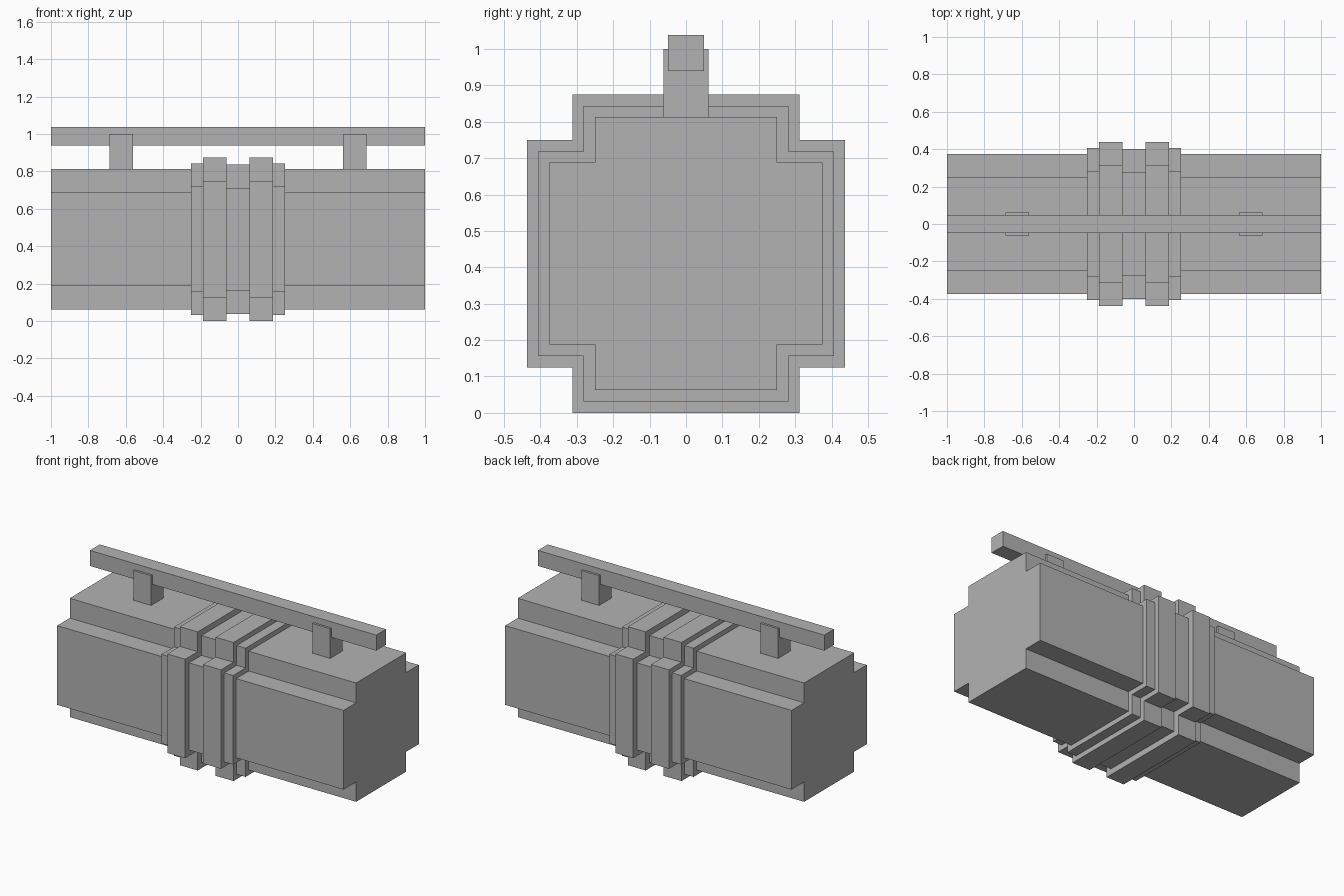
import bpy
import bmesh

if "Cube" in bpy.data.objects:
    bpy.data.objects.remove(bpy.data.objects["Cube"])

grey = bpy.data.materials.new("plain grey")
grey.diffuse_color = (0.45, 0.45, 0.45, 1)
grey.use_nodes = True
grey.node_tree.nodes["Principled BSDF"].inputs["Base Color"].default_value = grey.diffuse_color

MID_Z = 0.4375   # height of the long axis
NOTCH = 0.125    # size of the square corner notches


def finish(name, bm):
    bmesh.ops.recalc_face_normals(bm, faces=bm.faces)
    mesh = bpy.data.meshes.new(name)
    bm.to_mesh(mesh)
    bm.free()
    mesh.materials.append(grey)
    obj = bpy.data.objects.new(name, mesh)
    bpy.context.collection.objects.link(obj)
    return obj


def notched_prism(name, x0, x1, r):
    """Square bar along x with notched corners, half width r."""
    i = r - NOTCH
    profile = [(r, -i), (r, i), (i, i), (i, r), (-i, r), (-i, i),
               (-r, i), (-r, -i), (-i, -i), (-i, -r), (i, -r), (i, -i)]
    bm = bmesh.new()
    face = bm.faces.new([bm.verts.new((x0, y, MID_Z + z)) for y, z in profile])
    ext = bmesh.ops.extrude_face_region(bm, geom=[face], use_keep_orig=True)
    verts = [v for v in ext["geom"] if isinstance(v, bmesh.types.BMVert)]
    bmesh.ops.translate(bm, verts=verts, vec=(x1 - x0, 0, 0))
    return finish(name, bm)


def box(name, x0, x1, half_y, z0, z1):
    bm = bmesh.new()
    bmesh.ops.create_cube(bm, size=1)
    for v in bm.verts:
        v.co = (x1 if v.co.x > 0 else x0,
                half_y if v.co.y > 0 else -half_y,
                z1 if v.co.z > 0 else z0)
    return finish(name, bm)


# Main body and the recessed band at its middle
notched_prism("body", -1, 1, 0.375)
notched_prism("middle_band", -0.0625, 0.0625, 0.4)

# Collars and handle posts on both sides
for side, s in (("left", -1), ("right", 1)):
    def span(a, b):
        return sorted((s * a, s * b))
    notched_prism(side + "_large_collar", *span(0.0625, 0.1875), 0.4375)
    notched_prism(side + "_outer_collar", *span(0.1875, 0.25), 0.40625)
    box(side + "_handle_post", *span(0.5625, 0.6875), 0.0625, 0.8125, 1.0)

# Long handle rail
box("handle_rail", -1, 1, 0.049, 0.94, 1.038)
